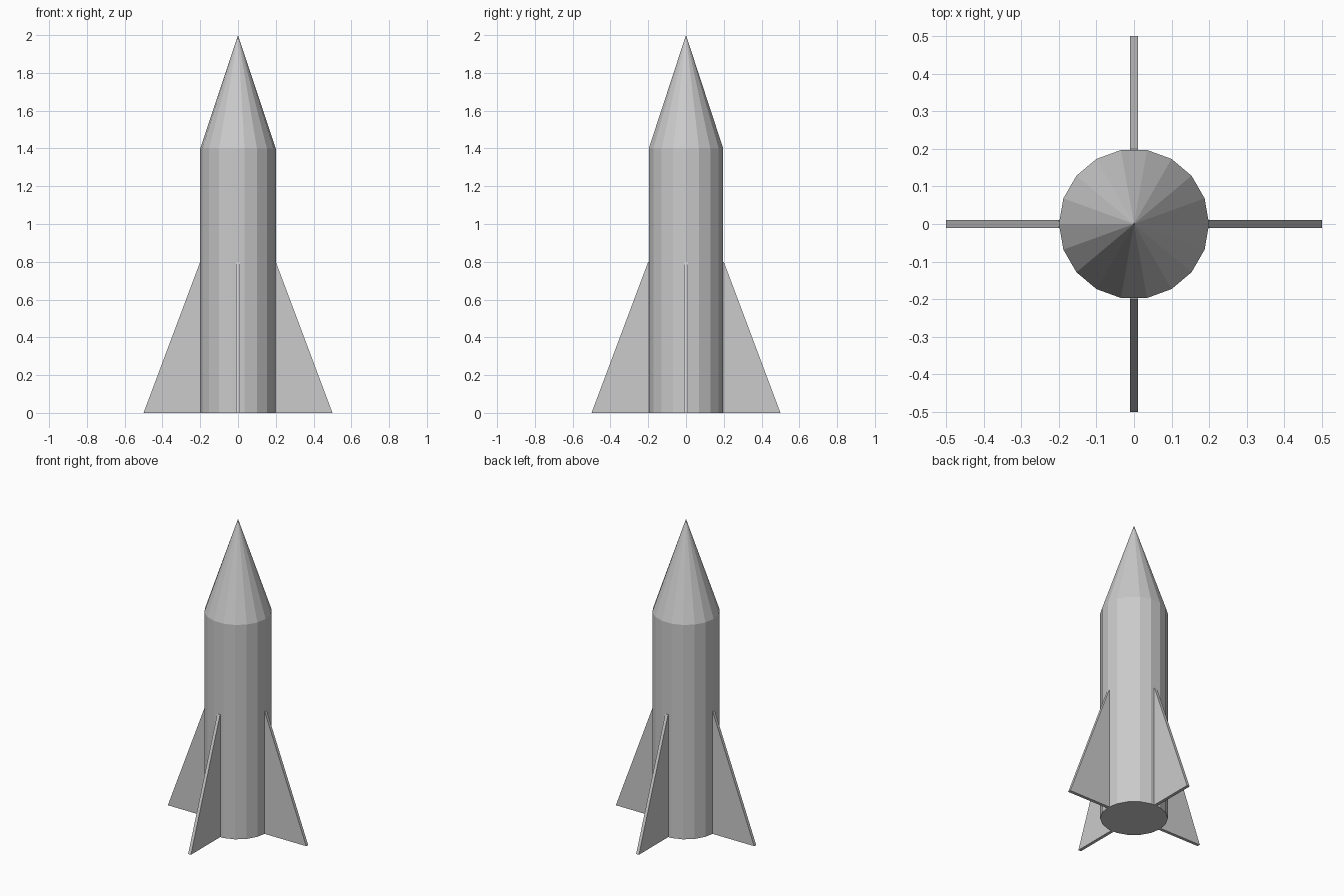
import bpy, bmesh
from math import pi
from mathutils import Matrix

if "Cube" in bpy.data.objects:
    bpy.data.objects.remove(bpy.data.objects["Cube"])

SIDES = 18
RADIUS = 0.2


def add_object(name, bm):
    bmesh.ops.recalc_face_normals(bm, faces=bm.faces)
    mesh = bpy.data.meshes.new(name)
    bm.to_mesh(mesh)
    bm.free()
    obj = bpy.data.objects.new(name, mesh)
    bpy.context.collection.objects.link(obj)
    return obj


def tapered(name, r_bottom, r_top, z0, z1, capped):
    # Faceted round section with one corner on the +x axis
    bm = bmesh.new()
    bmesh.ops.create_cone(bm, cap_ends=capped, segments=SIDES,
                          radius1=r_bottom, radius2=r_top, depth=z1 - z0)
    bmesh.ops.rotate(bm, verts=bm.verts, matrix=Matrix.Rotation(pi / 2, 3, 'Z'))
    bmesh.ops.translate(bm, verts=bm.verts, vec=(0, 0, (z0 + z1) / 2))
    bmesh.ops.remove_doubles(bm, verts=bm.verts, dist=1e-5)
    return add_object(name, bm)


def fin(name, angle):
    # Thin triangular plate, root slightly sunk into the body
    profile = [(0.19, 0), (0.5, 0), (0.2, 0.8), (0.19, 0.8)]
    bm = bmesh.new()
    face = bm.faces.new([bm.verts.new((x, -0.01, z)) for x, z in profile])
    ext = bmesh.ops.extrude_face_region(bm, geom=[face])
    moved = [g for g in ext["geom"] if isinstance(g, bmesh.types.BMVert)]
    bmesh.ops.translate(bm, verts=moved, vec=(0, 0.02, 0))
    bmesh.ops.rotate(bm, verts=bm.verts, matrix=Matrix.Rotation(angle, 3, 'Z'))
    return add_object(name, bm)


# Body tube and nose
tapered("body", RADIUS, RADIUS, 0, 1.4, True)
tapered("nose_cone", RADIUS, 0, 1.4, 2.0, True)

# Four fins around the base
for i, side in enumerate(("right", "back", "left", "front")):
    fin(side + "_fin", i * pi / 2)
